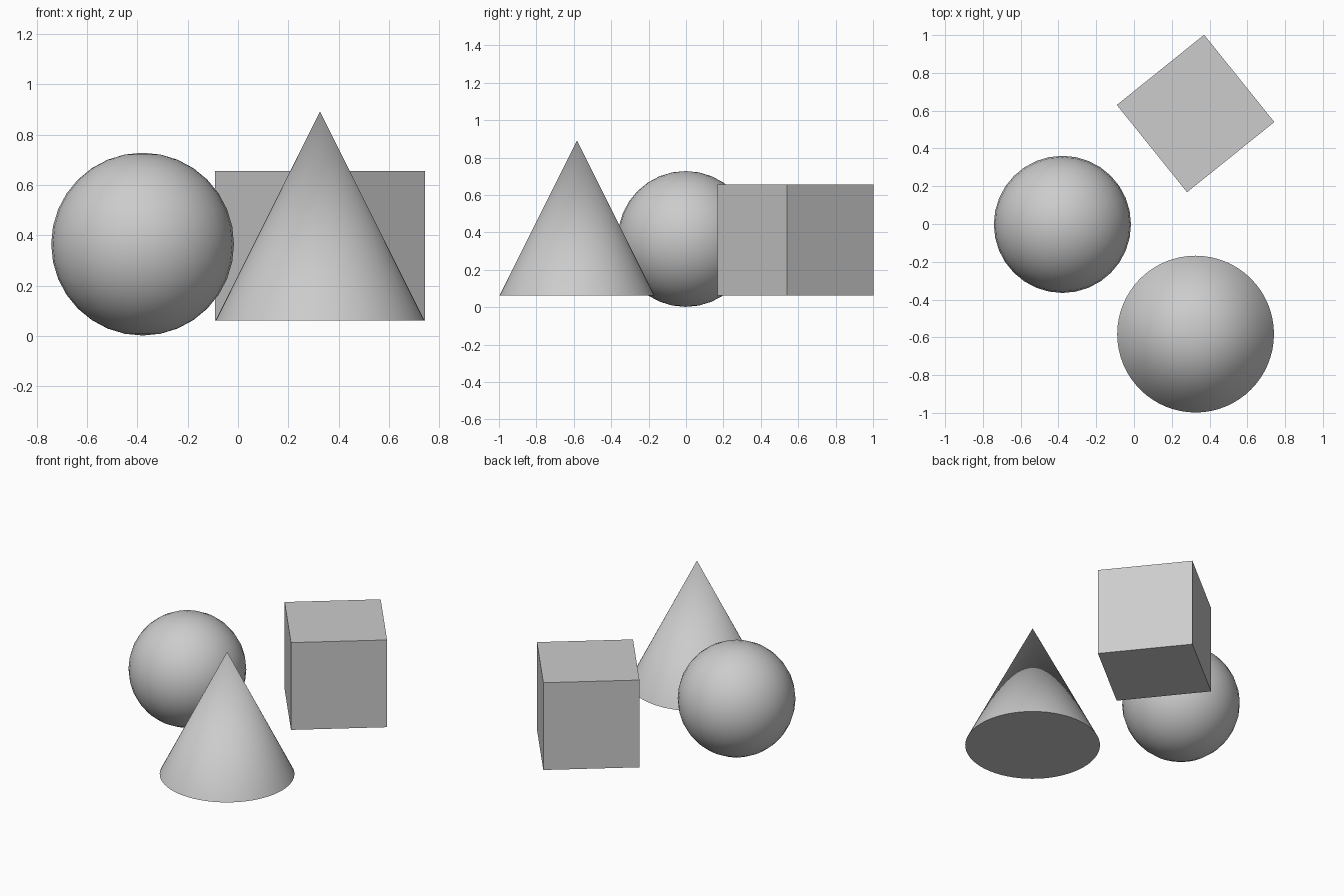
import bpy
import math

cube = bpy.data.objects.get("Cube")
if cube:
    bpy.data.objects.remove(cube, do_unlink=True)

# One plain grey for every solid
GREY = (0.604, 0.604, 0.604, 1.0)
grey = bpy.data.materials.new("plain grey")
grey.use_nodes = True
grey.diffuse_color = GREY
for node in grey.node_tree.nodes:
    if node.type == 'BSDF_PRINCIPLED':
        node.inputs["Base Color"].default_value = GREY


def finish(name, smooth=False):
    """Name the newest primitive, colour it and set its shading."""
    obj = bpy.context.object
    obj.name = obj.data.name = name
    obj.data.materials.append(grey)
    if smooth:
        bpy.ops.object.shade_smooth_by_angle(angle=math.radians(40))
    return obj


# Ball, on the right
bpy.ops.mesh.primitive_uv_sphere_add(
    segments=32, ring_count=16, radius=0.363, location=(-0.379, -0.002, 0.365))
finish("ball", smooth=True)

# Cone, at the front, with a closed base
bpy.ops.mesh.primitive_cone_add(
    vertices=64, radius1=0.415, radius2=0, depth=0.83,
    location=(0.326, -0.583, 0.477))
finish("cone", smooth=True)

# Turned block, at the back
bpy.ops.mesh.primitive_cube_add(
    size=0.593, location=(0.326, 0.585, 0.359),
    rotation=(0, 0, math.radians(38.8)))
finish("block")
